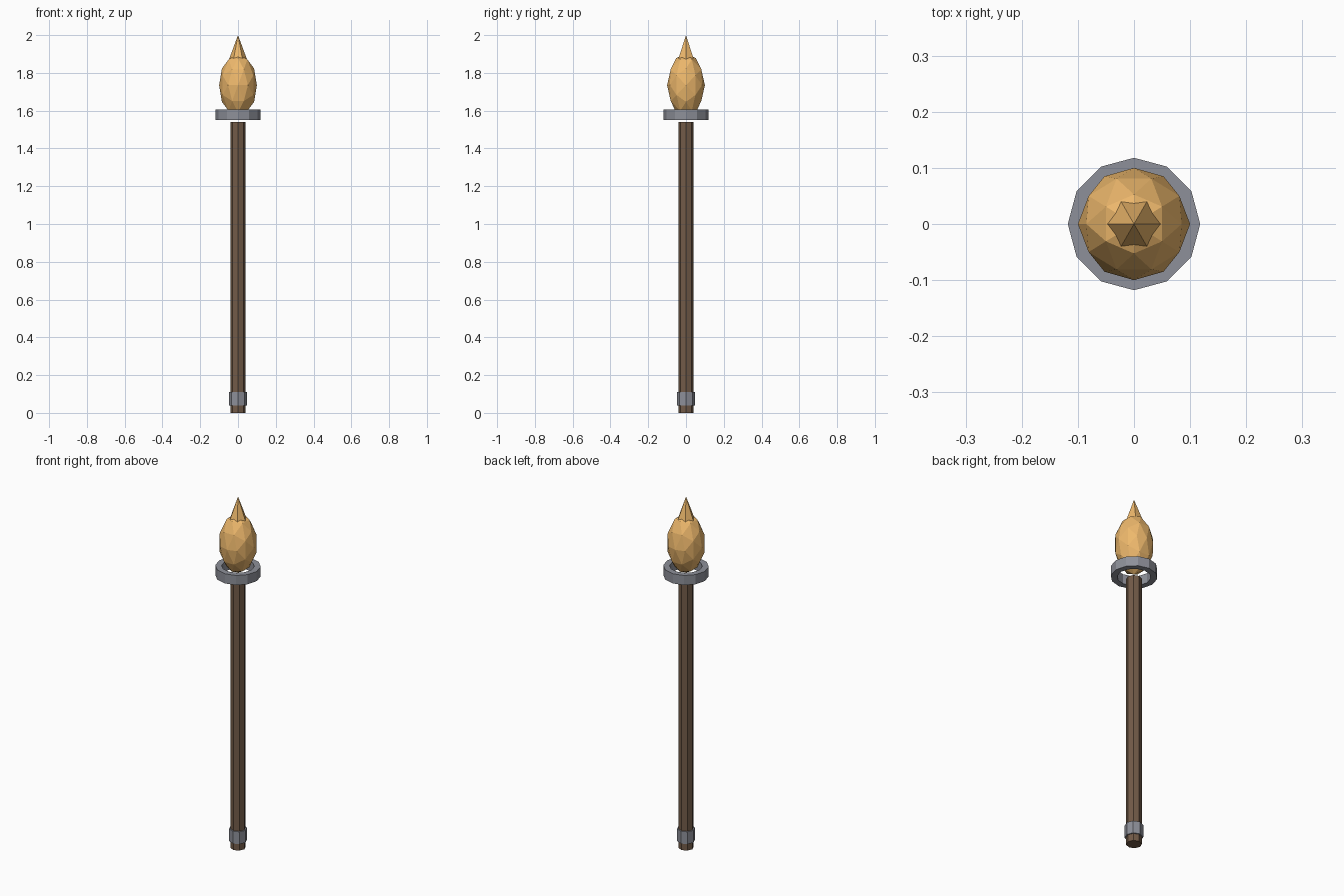
import bpy, bmesh, math
from mathutils import Vector

if "Cube" in bpy.data.objects:
    bpy.data.objects.remove(bpy.data.objects["Cube"])


def material(name, color):
    m = bpy.data.materials.new(name)
    m.diffuse_color = (*color, 1)
    m.use_nodes = True
    m.node_tree.nodes["Principled BSDF"].inputs["Base Color"].default_value = m.diffuse_color
    return m


wood = material("wood", (0.17, 0.105, 0.065))
gold = material("amber", (0.85, 0.48, 0.15))
iron = material("iron", (0.27, 0.28, 0.32))


def finish(name, bm, mat):
    bmesh.ops.recalc_face_normals(bm, faces=bm.faces)
    me = bpy.data.meshes.new(name)
    bm.to_mesh(me)
    bm.free()
    me.materials.append(mat)
    ob = bpy.data.objects.new(name, me)
    bpy.context.collection.objects.link(ob)
    return ob


def lathe(name, profile, sides, mat, closed=False, caps=True):
    """Faceted revolve of (radius, z) points; closed makes a ring."""
    bm = bmesh.new()
    rings = [[bm.verts.new((r * math.cos(a), r * math.sin(a), z))
              for a in (2 * math.pi * i / sides for i in range(sides))]
             for r, z in profile]
    n = len(rings)
    for k in range(n if closed else n - 1):
        a, b = rings[k], rings[(k + 1) % n]
        for i in range(sides):
            j = (i + 1) % sides
            bm.faces.new((a[i], a[j], b[j], b[i]))
    if caps and not closed:
        bm.faces.new(rings[0])
        bm.faces.new(rings[-1])
    bmesh.ops.remove_doubles(bm, verts=bm.verts, dist=1e-6)
    return finish(name, bm, mat)


# Shaft, foot band and open head ring
lathe("shaft", [(0.04, 0), (0.04, 1.54)], 8, wood)
lathe("foot_band", [(0.047, 0.04), (0.047, 0.11)], 8, iron)
lathe("head_ring", [(0.118, 1.55), (0.118, 1.605), (0.085, 1.605), (0.085, 1.55)],
      12, iron, closed=True)

# Faceted bulb: icosahedron with two-fold axis upright, subdivided once
bm = bmesh.new()
t = (1 + 5 ** 0.5) / 2
for s in (-1, 1):
    for u in (-t, t):
        for p in ((s, u, 0), (0, s, u), (u, 0, s)):
            bm.verts.new(p)
bmesh.ops.convex_hull(bm, input=bm.verts)
bmesh.ops.subdivide_edges(bm, edges=bm.edges, cuts=1, use_grid_fill=True)
for v in bm.verts:
    d = v.co.normalized()
    v.co = Vector((0.1 * d.x, 0.1 * d.y, 1.735 + 0.168 * d.z))
finish("bulb", bm, gold)

# Six-sided spike
bm = bmesh.new()
bmesh.ops.create_cone(bm, cap_ends=True, segments=6, radius1=0.05, radius2=0, depth=0.135)
for v in bm.verts:
    x, y, z = v.co
    v.co = Vector((y, x, z + 1.9325))
finish("spike", bm, gold)
